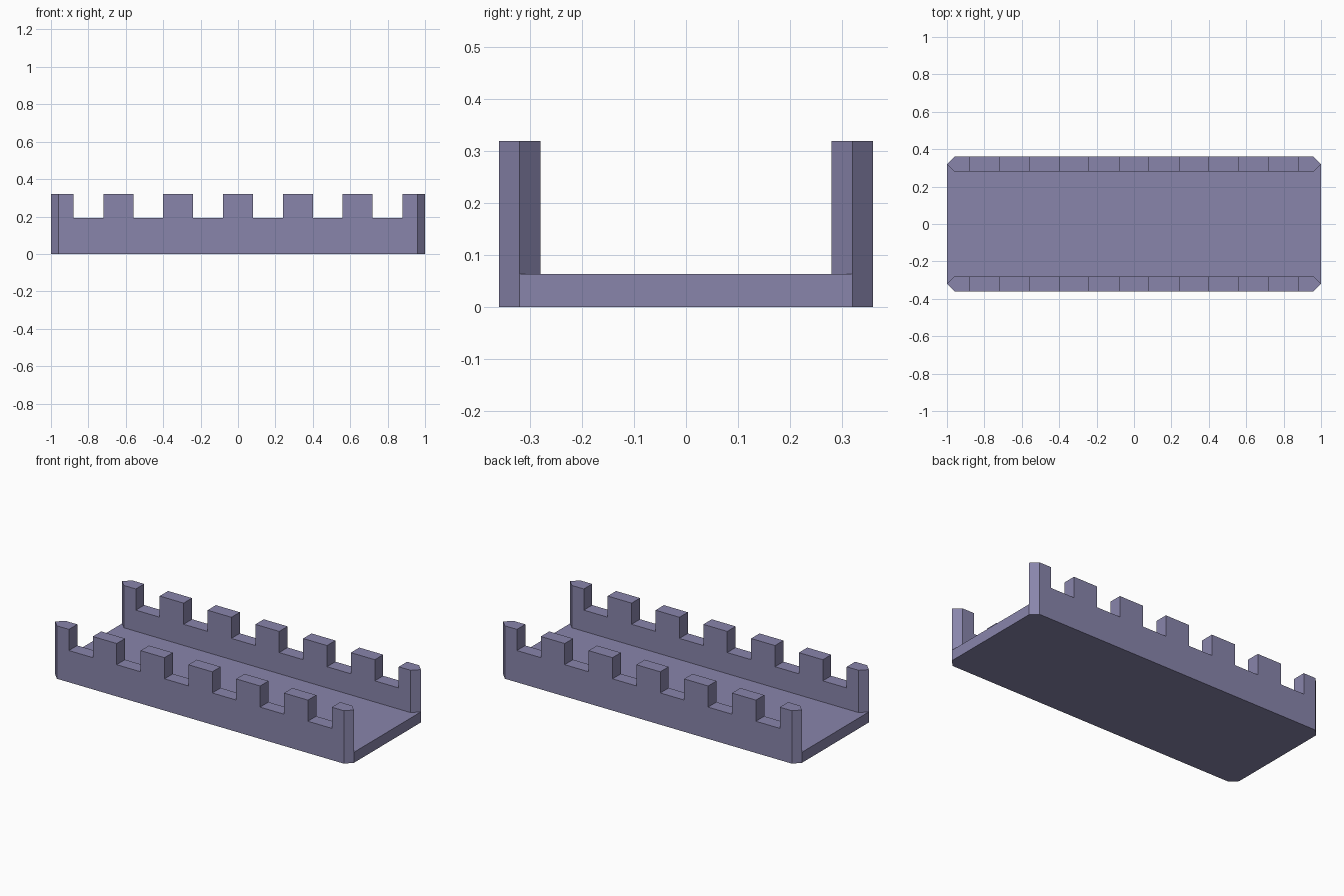
import bpy, bmesh

if "Cube" in bpy.data.objects:
    bpy.data.objects.remove(bpy.data.objects["Cube"])

mat = bpy.data.materials.new("slate_violet")
mat.diffuse_color = (0.25, 0.235, 0.41, 1)
mat.use_nodes = True
mat.node_tree.nodes["Principled BSDF"].inputs["Base Color"].default_value = mat.diffuse_color

TIP, SHOULDER = 1.0, 0.96            # pointed wall ends
Y_IN, Y_MID, Y_OUT = 0.28, 0.32, 0.36
WALL_TOP, NOTCH_Z, FLOOR_TOP = 0.32, 0.192, 0.064


def loft(name, rings):
    """Closed solid through matching rings of points, capped at both ends."""
    bm = bmesh.new()
    rows = [[bm.verts.new(p) for p in ring] for ring in rings]
    n = len(rows[0])
    for a, b in zip(rows, rows[1:]):
        for i in range(n):
            j = (i + 1) % n
            bm.faces.new((a[i], a[j], b[j], b[i]))
    bm.faces.new(rows[0])
    bm.faces.new(rows[-1])
    bmesh.ops.recalc_face_normals(bm, faces=bm.faces)
    bmesh.ops.dissolve_limit(bm, angle_limit=0.01, verts=bm.verts, edges=bm.edges)
    mesh = bpy.data.meshes.new(name)
    bm.to_mesh(mesh)
    bm.free()
    mesh.materials.append(mat)
    obj = bpy.data.objects.new(name, mesh)
    bpy.context.collection.objects.link(obj)
    return obj


def wall_ring(y, end):
    """Battlement silhouette in x-z: six notches between seven merlons."""
    pts = [(-end, 0), (-end, WALL_TOP)]
    for k in range(6):
        x = -0.88 + 0.32 * k
        pts += [(x, WALL_TOP), (x, NOTCH_Z), (x + 0.16, NOTCH_Z), (x + 0.16, WALL_TOP)]
    pts += [(end, WALL_TOP), (end, 0)]
    return [(x, y, z) for x, z in pts]


# Battlement walls, front and back
for name, s in (("front_wall", -1), ("back_wall", 1)):
    loft(name, [wall_ring(s * y, e) for y, e in
                ((Y_IN, SHOULDER), (Y_MID, TIP), (Y_OUT, SHOULDER))])

# Walkway floor, fitted around the inner wall chamfers
plan = [(-TIP, -Y_MID), (-SHOULDER, -Y_IN), (SHOULDER, -Y_IN), (TIP, -Y_MID),
        (TIP, Y_MID), (SHOULDER, Y_IN), (-SHOULDER, Y_IN), (-TIP, Y_MID)]
loft("walkway_floor", [[(x, y, z) for x, y in plan] for z in (0, FLOOR_TOP)])
